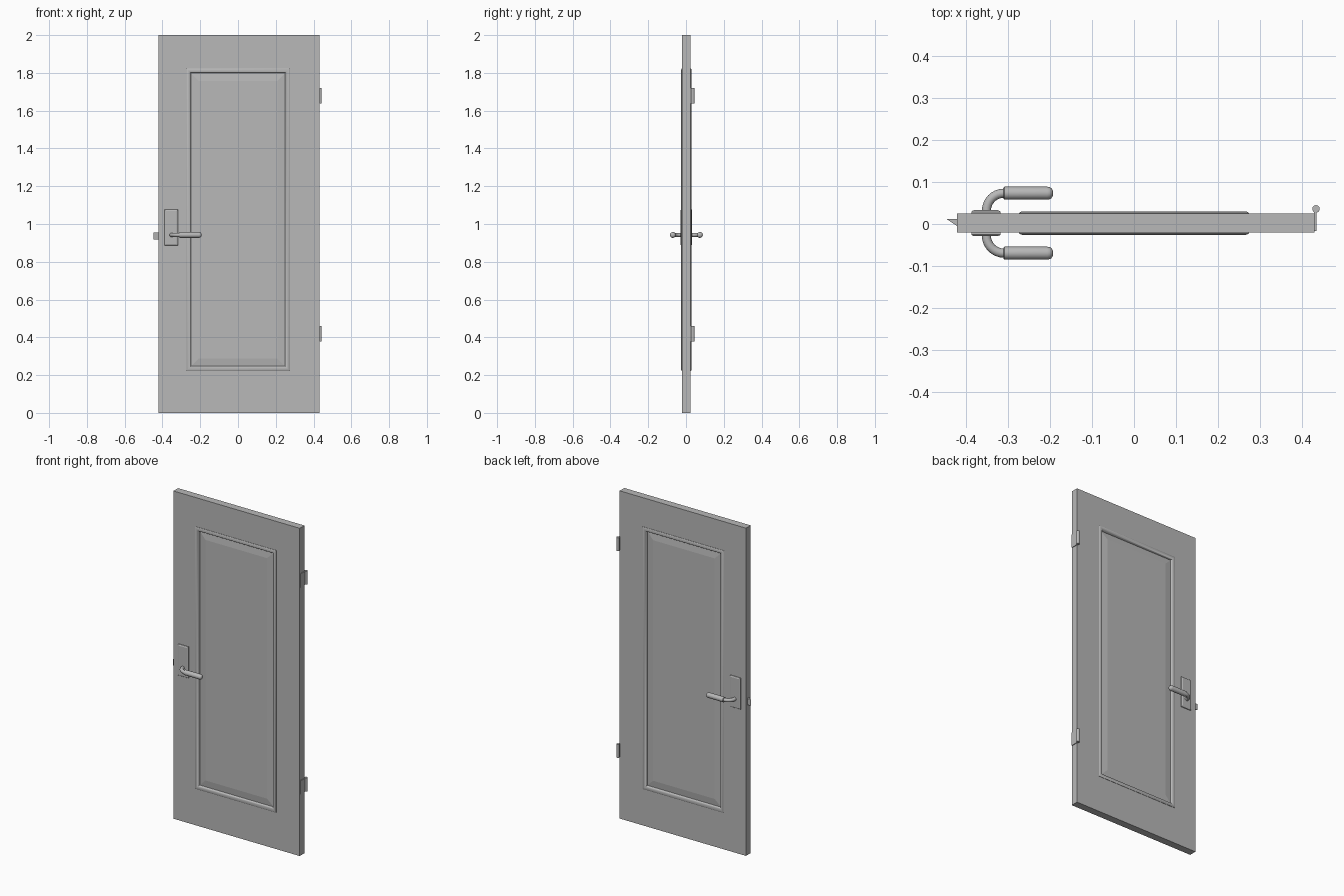
import bpy, bmesh, math
from mathutils import Vector

cube = bpy.data.objects.get("Cube")
if cube:
    bpy.data.objects.remove(cube)

grey = bpy.data.materials.new("plain grey")
grey.use_nodes = True
grey.diffuse_color = (0.48, 0.48, 0.48, 1)
grey.node_tree.nodes["Principled BSDF"].inputs["Base Color"].default_value = (0.48, 0.48, 0.48, 1)

YC = 0.002      # middle plane of the door
HALF = 0.0225   # half the slab thickness


def loft(name, rings, closed=False, smooth=False):
    """Skin a mesh over point rings; cap the ends or join last to first."""
    bm = bmesh.new()
    loops = [[bm.verts.new(p) for p in ring] for ring in rings]
    pairs = list(zip(loops, loops[1:]))
    if closed:
        pairs.append((loops[-1], loops[0]))
    else:
        bm.faces.new(loops[0])
        bm.faces.new(loops[-1])
    for a, b in pairs:
        for i in range(len(a)):
            j = (i + 1) % len(a)
            bm.faces.new((a[i], a[j], b[j], b[i]))
    bmesh.ops.recalc_face_normals(bm, faces=bm.faces)
    mesh = bpy.data.meshes.new(name)
    bm.to_mesh(mesh)
    bm.free()
    mesh.materials.append(grey)
    obj = bpy.data.objects.new(name, mesh)
    bpy.context.collection.objects.link(obj)
    if smooth:
        bpy.ops.object.select_all(action='DESELECT')
        obj.select_set(True)
        bpy.context.view_layer.objects.active = obj
        bpy.ops.object.shade_smooth_by_angle(angle=math.radians(40))
    return obj


def rect(x0, x1, z0, z1, y):
    return [(x0, y, z0), (x1, y, z0), (x1, y, z1), (x0, y, z1)]


# Panel opening, shrunk by an inset from the outside of its moulding
def panel(inset, y):
    return rect(-0.274 + inset, 0.274 - inset, 0.223 + inset, 1.823 - inset, y)


def circle(centre, u, v, r, n=20):
    c, u, v = Vector(centre), Vector(u), Vector(v)
    return [c + r * (math.cos(t) * u + math.sin(t) * v)
            for t in (2 * math.pi * i / n for i in range(n))]


# Door slab with a recessed, raised-field panel on both faces
def face_rings(s):
    return [panel(0.066, YC + s * 0.019),
            panel(0.027, YC + s * 0.014),
            panel(0.020, YC + s * 0.014),
            panel(0.020, YC + s * HALF),
            rect(-0.422, 0.431, 0, 2, YC + s * HALF)]


loft("door_slab", face_rings(-1) + face_rings(1)[::-1])

for s, side in ((-1, "front"), (1, "back")):
    # Rounded moulding around the panel
    profile = [(0, 0.020), (0, 0.0245), (0.004, 0.027), (0.009, 0.028),
               (0.015, 0.028), (0.020, 0.026), (0.023, 0.022), (0.025, 0.013),
               (0.018, 0.013)]
    loft(side + "_panel_moulding", [panel(i, YC + s * d) for i, d in profile],
         closed=True, smooth=True)

    # Handle plate with softened edges
    plate = [(0, 0.020), (0, 0.0265), (0.002, 0.029), (0.007, 0.031)]
    loft(side + "_handle_plate",
         [rect(-0.388 + i, -0.318 - i, 0.886 + i, 1.077 - i, YC + s * d) for i, d in plate])

    # Bent neck from the plate to the grip
    zc, reach, bend = 0.942, 0.0715, 0.042
    path = [((-0.352, YC + s * 0.022, zc), (1, 0, 0))]
    for k in range(9):
        a = math.pi / 2 * k / 8
        path.append(((-0.352 + bend * (1 - math.cos(a)),
                      YC + s * (reach - bend + bend * math.sin(a)), zc),
                     (math.cos(a), -s * math.sin(a), 0)))
    path.append(((-0.300, YC + s * reach, zc), (0, -s, 0)))
    loft(side + "_handle_neck",
         [circle(c, u, (0, 0, 1), 0.0108) for c, u in path], smooth=True)

    # Grip with a rounded free end
    grip = [(-0.311, 0.013), (-0.309, 0.0155), (-0.207, 0.0155), (-0.201, 0.0143),
            (-0.197, 0.012), (-0.194, 0.008), (-0.193, 0.003)]
    loft(side + "_handle_grip",
         [circle((x, YC + s * reach, zc), (0, 1, 0), (0, 0, 1), r) for x, r in grip],
         smooth=True)

# Wedge-shaped latch bolt
wedge = [(-0.447, 0.012), (-0.415, 0.012), (-0.415, -0.008), (-0.422, -0.005)]
loft("latch_bolt", [[(x, y, z) for x, y in wedge] for z in (0.918, 0.956)])

# Hinges: a leaf on the door edge and a knuckle behind it
for label, z0, z1 in (("lower", 0.377, 0.459), ("upper", 1.639, 1.721)):
    loft(label + "_hinge_leaf",
         [rect(0.429, 0.435, z0, z1, y) for y in (-0.017, 0.034)])
    loft(label + "_hinge_knuckle",
         [circle((0.434, 0.036, z), (1, 0, 0), (0, 1, 0), 0.009, 16) for z in (z0, z1)],
         smooth=True)
